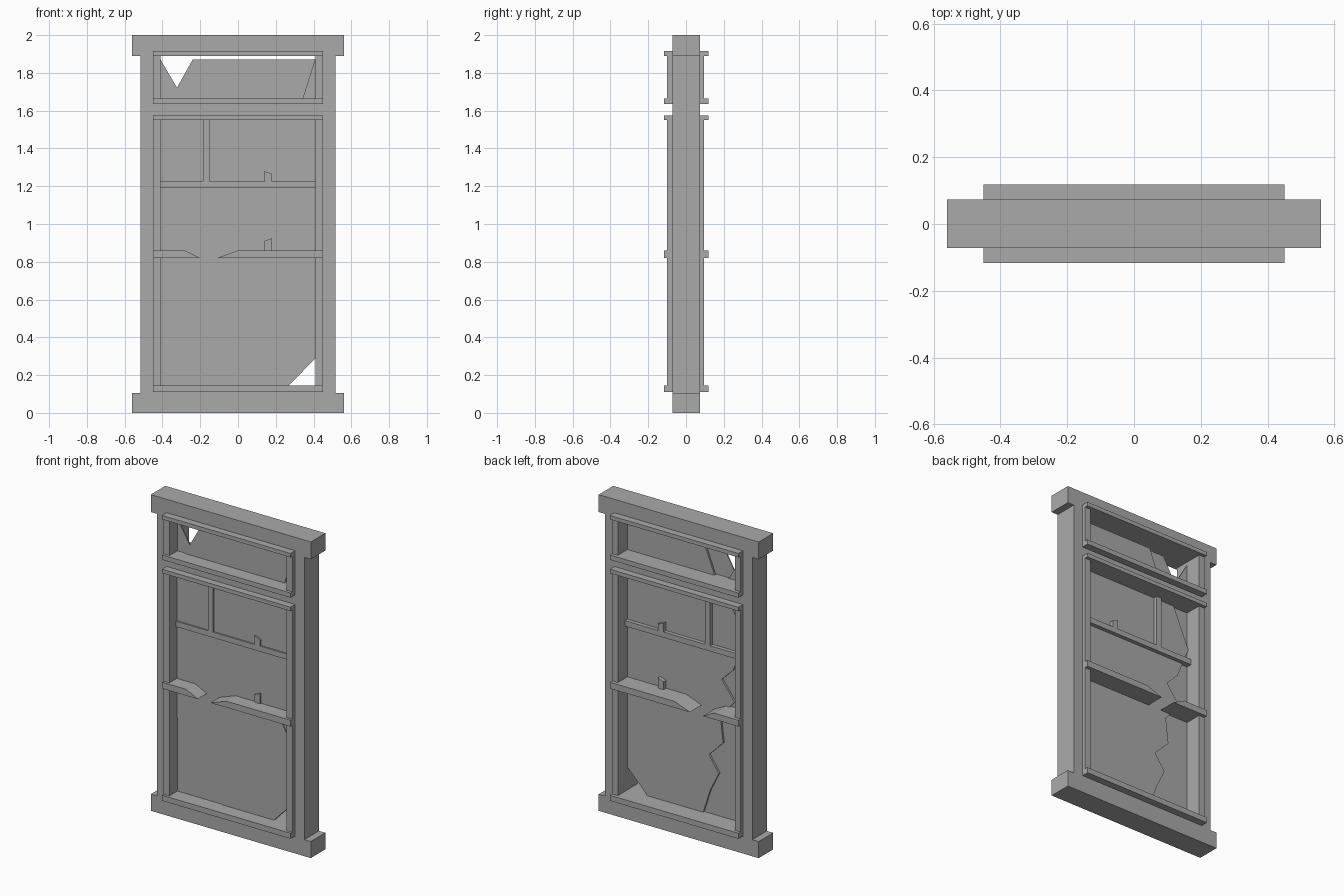
import bpy
import bmesh

cube = bpy.data.objects.get("Cube")
if cube:
    bpy.data.objects.remove(cube, do_unlink=True)

grey = bpy.data.materials.new("plain grey")
grey.use_nodes = True
COLOUR = (0.4, 0.4, 0.4, 1)
grey.diffuse_color = COLOUR
grey.node_tree.nodes["Principled BSDF"].inputs["Base Color"].default_value = COLOUR


def prism(name, outline, y0, y1):
    """Extrude an x-z outline from y0 to y1."""
    bm = bmesh.new()
    face = bm.faces.new([bm.verts.new((x, y0, z)) for x, z in outline])
    ext = bmesh.ops.extrude_face_region(bm, geom=[face])
    for v in ext["geom"]:
        if isinstance(v, bmesh.types.BMVert):
            v.co.y = y1
    bmesh.ops.recalc_face_normals(bm, faces=bm.faces[:])
    mesh = bpy.data.meshes.new(name)
    bm.to_mesh(mesh)
    bm.free()
    mesh.materials.append(grey)
    obj = bpy.data.objects.new(name, mesh)
    bpy.context.collection.objects.link(obj)
    return obj


def box(name, x0, x1, z0, z1, y0, y1):
    return prism(name, [(x0, z0), (x1, z0), (x1, z1), (x0, z1)], y0, y1)


IN, TRIM, OUT, CAP = 0.41, 0.45, 0.515, 0.56
WALL = (-0.072, 0.073)
STILE = (-0.1, 0.096)
RAIL = (-0.117, 0.118)
BAR = (-0.035, 0.025)
FRONT, MIDDLE, BACK = (-0.026, -0.02), (-0.02, -0.012), (-0.012, 0.0)

# Outer frame
box("head_beam", -CAP, CAP, 1.89, 2.0, *WALL)
box("sill_beam", -CAP, CAP, 0, 0.105, *WALL)
box("sill_infill", -IN, IN, 0.105, 0.145, *WALL)
box("transom", -IN, IN, 1.55, 1.665, *WALL)
for side, s in (("left", 1), ("right", -1)):
    box(f"{side}_post", *sorted((s * IN, s * OUT)), 0.105, 1.89, *WALL)
    # Raised trim beside each opening
    box(f"{side}_lower_trim", *sorted((s * IN, s * TRIM)), 0.145, 1.55, *STILE)
    box(f"{side}_upper_trim", *sorted((s * IN, s * TRIM)), 1.665, 1.89, *STILE)

# Projecting rails
for name, z0, z1 in (("bottom", 0.11, 0.145), ("lower_top", 1.55, 1.575),
                     ("upper_bottom", 1.635, 1.665), ("upper_top", 1.89, 1.915)):
    box(f"{name}_rail", -TRIM, TRIM, z0, z1, *RAIL)

# Broken middle rail
prism("broken_rail_right", [(-TRIM, 0.82), (-0.2, 0.82), (-0.28, 0.86), (-TRIM, 0.86)], *RAIL)
prism("broken_rail_left", [(-0.11, 0.82), (TRIM, 0.82), (TRIM, 0.86), (0, 0.86)], *RAIL)

# Glazing bars and snapped stubs
box("cross_bar", -IN, IN, 1.19, 1.225, *BAR)
box("upright_bar", -0.185, -0.15, 1.225, 1.55, *BAR)
prism("upper_stub", [(0.14, 1.225), (0.18, 1.225), (0.18, 1.265), (0.14, 1.28)], *BAR)
prism("lower_stub", [(0.14, 0.86), (0.18, 0.86), (0.18, 0.925), (0.14, 0.91)], *BAR)

# Lower pane: three broken layers
B, T = 0.145, 1.55
prism("lower_pane_front", [
    (-0.09, B), (0.27, B), (IN, 0.29), (IN, 0.62), (0.33, 0.77), (IN, 0.92),
    (IN, 1.42), (0.36, T), (-IN, T), (-IN, 0.61), (-0.24, 0.61), (-0.16, 0.45),
    (-0.32, 0.29), (-0.25, B), (-0.16, 0.21)], *FRONT)
prism("lower_pane_middle", [(-IN, B), (0.27, B), (IN, 0.29), (IN, T), (-IN, T)], *MIDDLE)
prism("lower_pane_back", [
    (-0.12, B), (0.27, B), (IN, 0.29), (IN, T), (-0.3, T), (-IN, 1.3),
    (-0.33, 1.1), (-0.25, 1.02), (-0.34, 0.9), (-0.24, 0.78), (-0.26, 0.62),
    (-0.16, 0.52), (-0.23, 0.42), (-0.17, 0.3)], *BACK)

# Upper pane: shards with a gap above
B, T = 1.665, 1.87
prism("upper_pane_front", [(-0.355, B), (0.345, B), (IN, T), (-0.24, T)], *FRONT)
prism("upper_pane_shard", [(-IN, B), (-0.29, B), (-IN, T)], *MIDDLE)
prism("upper_pane_back", [(-0.2, B), (IN, B), (IN, T), (-0.12, T)], *BACK)
